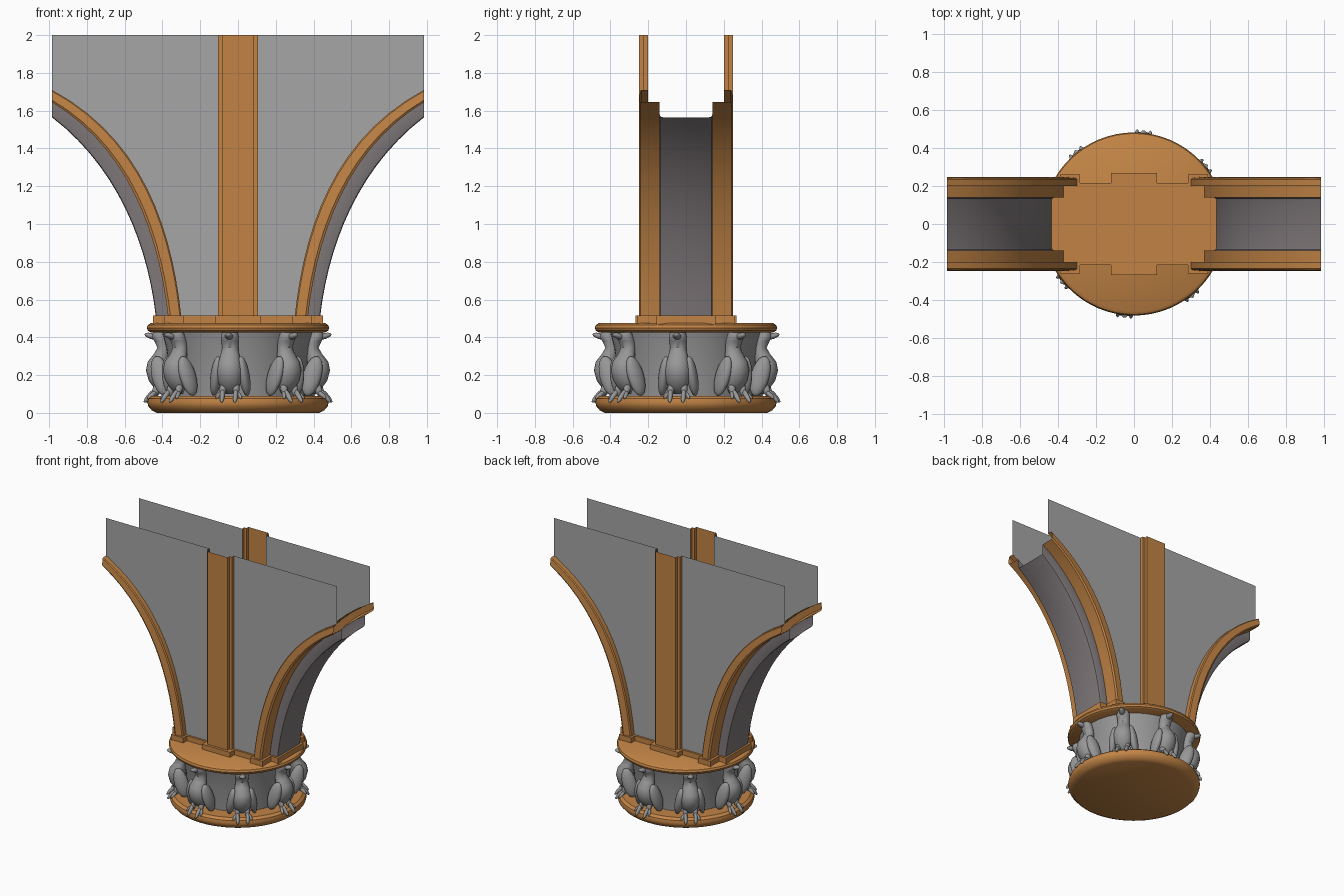
import bpy, bmesh, math
from mathutils import Vector, Matrix

if "Cube" in bpy.data.objects:
    bpy.data.objects.remove(bpy.data.objects["Cube"])


def material(name, rgb):
    m = bpy.data.materials.new(name)
    m.diffuse_color = (*rgb, 1)
    m.use_nodes = True
    m.node_tree.nodes["Principled BSDF"].inputs["Base Color"].default_value = m.diffuse_color
    return m


ORANGE = material("ochre_trim", (0.54, 0.23, 0.06))
PANEL = material("panel_grey", (0.38, 0.38, 0.38))
SOFFIT = material("soffit_grey", (0.215, 0.19, 0.195))
STONE = material("carved_grey", (0.31, 0.31, 0.315))


def finish(name, bm, mat, angle=35, mirror=False, recalc=False):
    if recalc:
        bmesh.ops.recalc_face_normals(bm, faces=bm.faces[:])
    me = bpy.data.meshes.new(name)
    bm.to_mesh(me)
    bm.free()
    me.materials.append(mat)
    for p in me.polygons:
        p.use_smooth = True
    me.set_sharp_from_angle(angle=math.radians(angle))
    ob = bpy.data.objects.new(name, me)
    bpy.context.collection.objects.link(ob)
    if mirror:
        mod = ob.modifiers.new("mirror", "MIRROR")
        mod.use_axis = (True, True, False)
        mod.merge_threshold = 0.0005
    return ob


def grid(bm, rows, closed=False):
    vs = [[bm.verts.new(p) for p in row] for row in rows]
    n = len(rows[0])
    for a, b in zip(vs, vs[1:]):
        for j in range(n if closed else n - 1):
            k = (j + 1) % n
            bm.faces.new((a[j], b[j], b[k], a[k]))
    return vs


def lathe(name, profile, mat, seg=64, angle=35):
    bm = bmesh.new()
    rows = [[(r * math.cos(2 * math.pi * i / seg), r * math.sin(2 * math.pi * i / seg), z)
             for i in range(seg)] for r, z in profile]
    vs = grid(bm, rows, closed=True)
    bm.faces.new(vs[0])
    bm.faces.new(vs[-1])
    return finish(name, bm, mat, angle, recalc=True)


def bezier(p, n=14):
    out = []
    for i in range(n + 1):
        t = i / n
        w = ((1 - t) ** 3, 3 * t * (1 - t) ** 2, 3 * t * t * (1 - t), t ** 3)
        out.append(tuple(sum(w[k] * p[k][c] for k in range(4)) for c in (0, 1)))
    return out


# Round base, drum and upper disc
lathe("base_disc", [(0.43, 0), (0.455, 0.012), (0.475, 0.035), (0.48, 0.055),
                    (0.475, 0.075), (0.455, 0.09)], ORANGE)
lathe("drum", [(0.35, 0.08), (0.355, 0.15), (0.365, 0.25), (0.38, 0.35), (0.40, 0.43)], STONE)
lathe("upper_disc", [(0.46, 0.425), (0.477, 0.435), (0.483, 0.45), (0.477, 0.465),
                     (0.46, 0.476)], ORANGE)

# Plinth following the footprint of the pier
q = [(0.45, 0.155), (0.39, 0.155), (0.39, 0.26), (0.285, 0.26), (0.285, 0.215),
     (0.12, 0.215), (0.12, 0.268)]
ring = (q + [(-x, y) for x, y in reversed(q)] + [(-x, -y) for x, y in q]
        + [(x, -y) for x, y in reversed(q)])
bm = bmesh.new()
vs = grid(bm, [[(x, y, z) for x, y in ring] for z in (0.465, 0.515)], closed=True)
bm.faces.new(vs[0])
bm.faces.new(vs[1])
finish("plinth", bm, ORANGE, recalc=True)

# Curves of the flaring arch: rim top, rim underside, soffit
upper = bezier([(0.30, 0.51), (0.35, 0.97), (0.50, 1.45), (0.985, 1.71)])
lower = bezier([(0.37, 0.51), (0.42, 0.95), (0.58, 1.40), (0.985, 1.645)])
under = bezier([(0.435, 0.51), (0.48, 0.90), (0.64, 1.30), (0.985, 1.565)])


def sweep(name, c0, c1, section, mat):
    bm = bmesh.new()
    grid(bm, [[(a[0] + (b[0] - a[0]) * t, y, a[1] + (b[1] - a[1]) * t) for t, y in section]
              for a, b in zip(c0, c1)])
    return finish(name, bm, mat, mirror=True)


sweep("arch_rims", upper, lower, [(0, 0.2), (0, 0.236), (0.1, 0.243), (0.82, 0.248),
                                  (1, 0.24), (1, 0.14)], ORANGE)
sweep("arch_soffits", lower, under, [(0, 0.14), (0.8, 0.14), (0.95, 0.135), (1, 0.122),
                                     (1, 0)], SOFFIT)

# Flat side panels, open behind the pilasters
bm = bmesh.new()
grid(bm, [[(x, 0.2, 2.0), (x, 0.2, z)] for x, z in [(0.1, 0.51)] + upper])
finish("side_panels", bm, PANEL, mirror=True)

# Stepped pilasters
bm = bmesh.new()
sec = [(0, 0.248), (0.085, 0.248), (0.085, 0.225), (0.105, 0.225), (0.105, 0.2)]
grid(bm, [[(x, y, z) for x, y in sec] for z in (0.51, 2.0)])
finish("pilasters", bm, ORANGE, mirror=True)


# Carved bird, facing +x
def blob(bm, p, q, w, d):
    p, q = Vector(p), Vector(q)
    axis = (q - p).normalized()
    side = Vector((0, 1, 0))
    side = (side - axis * side.dot(axis)).normalized()
    rot = Matrix((side.cross(axis), side, axis)).transposed().to_4x4()
    mat = Matrix.Translation((p + q) / 2) @ rot @ Matrix.Diagonal((d, w, (q - p).length / 2, 1))
    bmesh.ops.create_uvsphere(bm, u_segments=14, v_segments=10, radius=1, matrix=mat)


bm = bmesh.new()
rings = [(0.10, 0.395, 0.012, 0.02), (0.125, 0.41, 0.032, 0.045), (0.17, 0.42, 0.055, 0.064),
         (0.225, 0.428, 0.062, 0.07), (0.27, 0.425, 0.056, 0.062), (0.31, 0.405, 0.044, 0.05),
         (0.345, 0.395, 0.034, 0.043), (0.38, 0.405, 0.04, 0.046), (0.405, 0.418, 0.042, 0.048),
         (0.428, 0.418, 0.034, 0.04)]
vs = grid(bm, [[(r + a * math.cos(k * math.pi / 9), b * math.sin(k * math.pi / 9), z)
                for k in range(18)] for z, r, a, b in rings], closed=True)
bm.faces.new(vs[0])
bm.faces.new(vs[-1])
blob(bm, (0.42, 0, 0.395), (0.497, 0, 0.417), 0.022, 0.016)          # beak
for s in (-1, 1):
    blob(bm, (0.43, 0.06 * s, 0.30), (0.375, 0.09 * s, 0.09), 0.03, 0.05)   # wing
    blob(bm, (0.415, 0.035 * s, 0.17), (0.445, 0.035 * s, 0.085), 0.018, 0.02)  # leg
    blob(bm, (0.43, 0.035 * s, 0.13), (0.497, 0.035 * s, 0.055), 0.013, 0.014)  # front toe
    blob(bm, (0.43, 0.04 * s, 0.115), (0.475, 0.068 * s, 0.075), 0.01, 0.012)   # side toe
bird = finish("bird_1", bm, STONE, 50, recalc=True)

# Eight birds around the drum
for i in range(8):
    ob = bird if i == 0 else bpy.data.objects.new(f"bird_{i + 1}", bird.data)
    if i:
        bpy.context.collection.objects.link(ob)
    ob.rotation_euler.z = math.radians(-96 + 45 * i)
